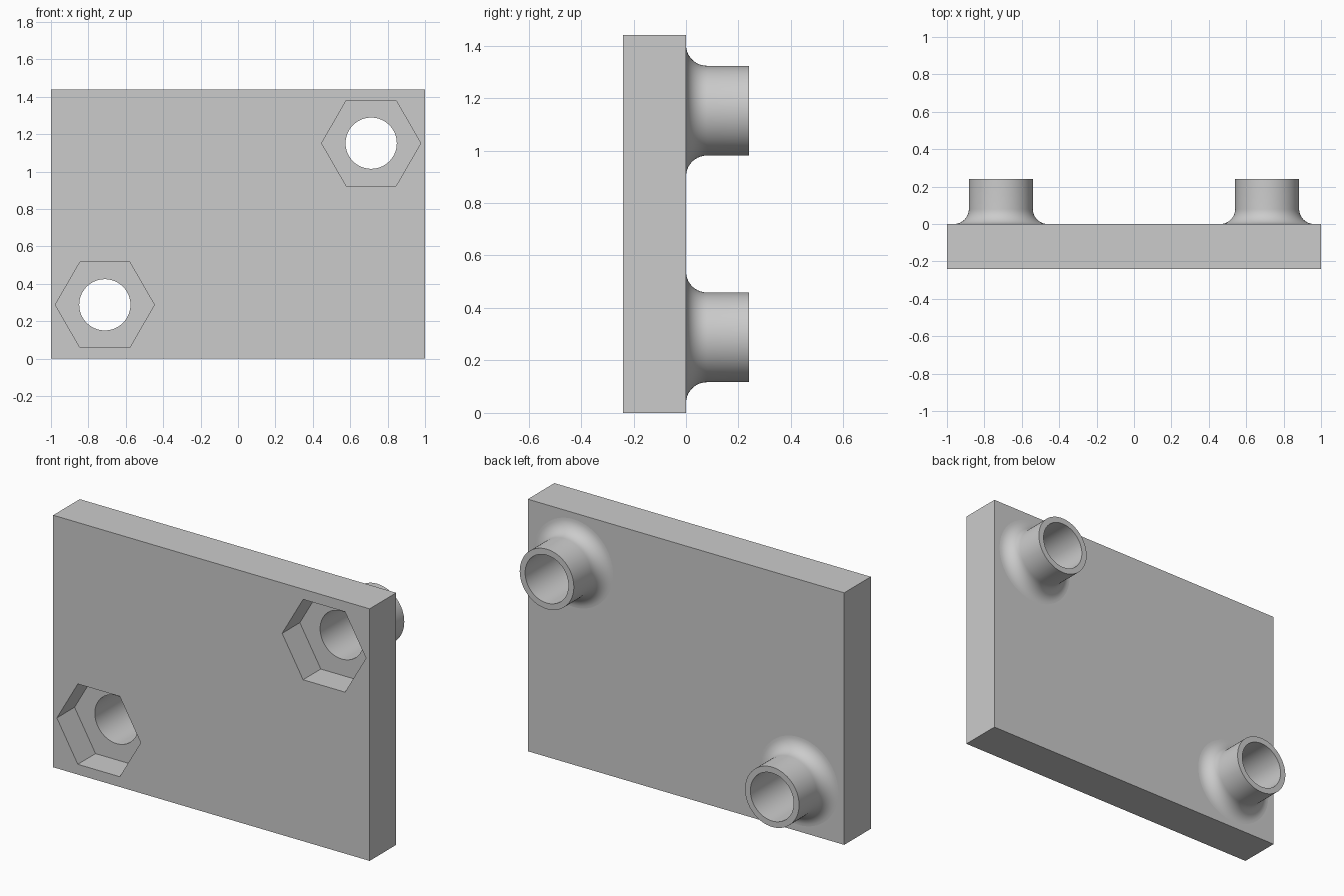
import bpy, bmesh
from math import cos, sin, pi, tau, radians

cube = bpy.data.objects.get("Cube")
if cube:
    bpy.data.objects.remove(cube, do_unlink=True)

WIDTH, HEIGHT, THICK = 2.0, 1.44, 0.24
CENTRES = [(-0.712, 0.288), (0.712, 1.152)]
BOSS_R, HOLE_R, HEX_R, FILLET = 0.171, 0.137, 0.265, 0.08
HEX_DEPTH, BOSS_LEN = 0.16, 0.24

# Single flat colour
grey = bpy.data.materials.new("plain grey")
grey.use_nodes = True
colour = (0.6, 0.6, 0.6, 1)
grey.diffuse_color = colour
grey.node_tree.nodes["Principled BSDF"].inputs["Base Color"].default_value = colour


def add_object(name, bm):
    bmesh.ops.recalc_face_normals(bm, faces=bm.faces)
    mesh = bpy.data.meshes.new(name)
    bm.to_mesh(mesh)
    bm.free()
    mesh.materials.append(grey)
    obj = bpy.data.objects.new(name, mesh)
    bpy.context.collection.objects.link(obj)
    return obj


def turned(name, centre, profile, sides):
    """Solid turned about the y axis from (radius, y) points."""
    cx, cz = centre
    bm = bmesh.new()
    rings = [[bm.verts.new((cx + r * cos(tau * i / sides), y, cz + r * sin(tau * i / sides)))
              for i in range(sides)] for r, y in profile]
    for a, b in zip(rings, rings[1:]):
        for i in range(sides):
            j = (i + 1) % sides
            bm.faces.new((a[i], a[j], b[j], b[i]))
    bm.faces.new(rings[0])
    bm.faces.new(rings[-1])
    return add_object(name, bm)


# Plate
bm = bmesh.new()
bmesh.ops.create_cube(bm, size=1)
for v in bm.verts:
    v.co = (v.co.x * WIDTH, (v.co.y - 0.5) * THICK, (v.co.z + 0.5) * HEIGHT)
plate = add_object("mounting_plate", bm)

# Boss with a concave fillet at its root
steps = 10
fillet = [(BOSS_R + FILLET * (1 - sin(a)), FILLET * (1 - cos(a)))
          for a in (pi / 2 * k / steps for k in range(steps + 1))]
boss_profile = [(BOSS_R + FILLET, -0.05)] + fillet + [(BOSS_R, BOSS_LEN)]

helpers = []
for c in CENTRES:
    helpers.append((turned("boss", c, boss_profile, 64), 'UNION'))
for c in CENTRES:
    # Through hole and hexagonal nut pocket
    hole = [(HOLE_R, -THICK - 0.1), (HOLE_R, BOSS_LEN + 0.1)]
    pocket = [(HEX_R, -THICK - 0.1), (HEX_R, -THICK + HEX_DEPTH)]
    helpers.append((turned("hole_cutter", c, hole, 64), 'DIFFERENCE'))
    helpers.append((turned("pocket_cutter", c, pocket, 6), 'DIFFERENCE'))

for obj, operation in helpers:
    obj.hide_render = True
    mod = plate.modifiers.new(obj.name, 'BOOLEAN')
    mod.operation, mod.solver, mod.object = operation, 'EXACT', obj

# Bake the booleans and drop the helpers
graph = bpy.context.evaluated_depsgraph_get()
baked = bpy.data.meshes.new_from_object(plate.evaluated_get(graph))
plate.modifiers.clear()
plate.data = baked
for obj, _ in helpers:
    bpy.data.objects.remove(obj, do_unlink=True)

# Smooth the round walls, keeping the plate face flat where the fillets meet it
bpy.ops.object.select_all(action='DESELECT')
plate.select_set(True)
bpy.context.view_layer.objects.active = plate
bpy.ops.object.shade_smooth_by_angle(angle=radians(30))
for e in baked.edges:
    if all(abs(baked.vertices[i].co.y) < 1e-4 for i in e.vertices):
        e.use_edge_sharp = True
